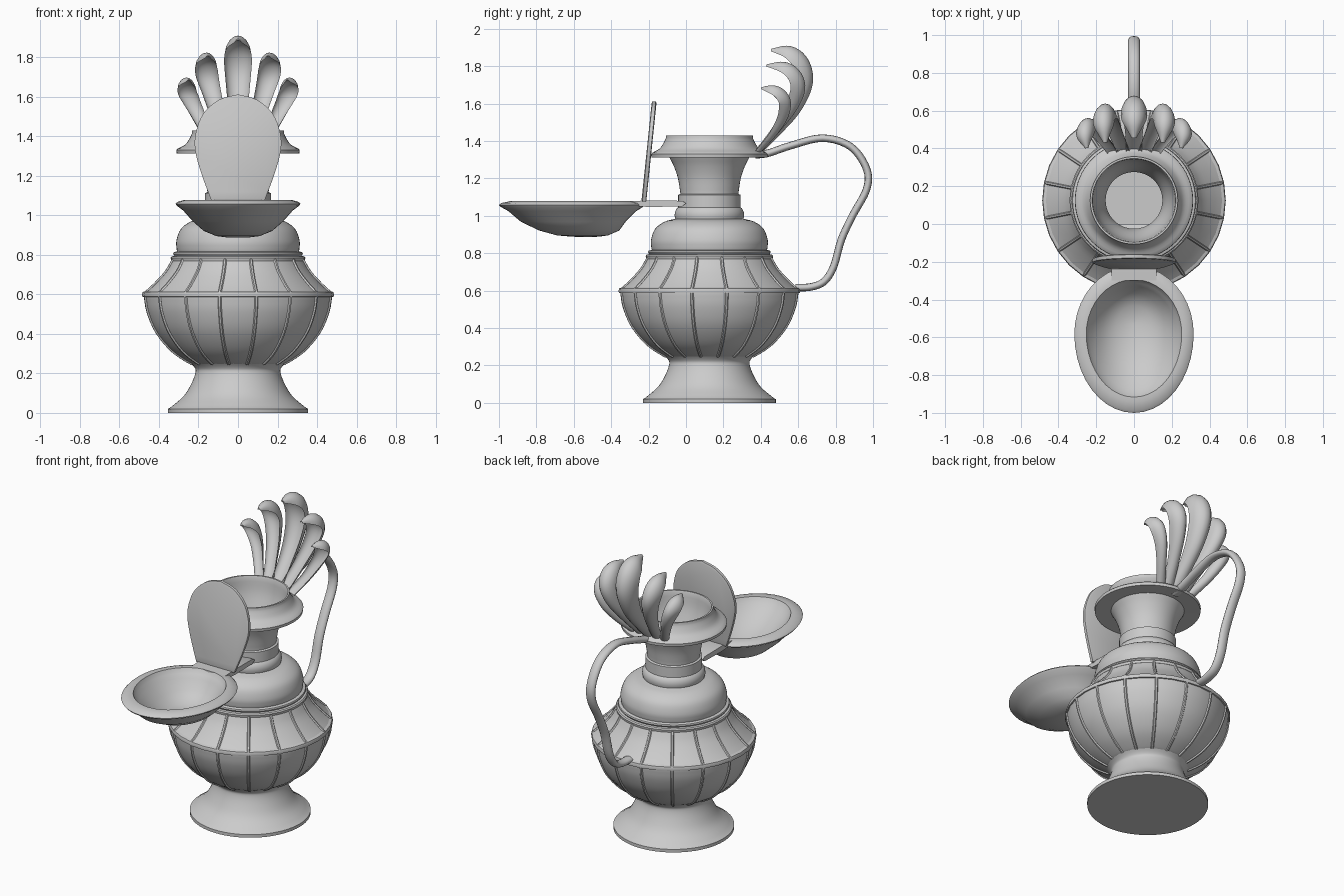
import bpy, bmesh
from math import sin, cos, pi, radians
from mathutils import Vector

CY = 0.125  # y of the vessel axis


def loft(name, rings, caps=True, loop=False, angle=35):
    """Skin a list of equal-length closed rings."""
    bm = bmesh.new()
    vr = [[bm.verts.new(p) for p in r] for r in rings]
    n = len(vr[0])
    pairs = list(zip(vr, vr[1:])) + ([(vr[-1], vr[0])] if loop else [])
    for a, b in pairs:
        for i in range(n):
            j = (i + 1) % n
            bm.faces.new((a[i], a[j], b[j], b[i]))
    if caps in (True, 'start'):
        bm.faces.new(vr[0])
    if caps in (True, 'end'):
        bm.faces.new(vr[-1])
    bmesh.ops.recalc_face_normals(bm, faces=bm.faces)
    me = bpy.data.meshes.new(name)
    bm.to_mesh(me)
    bm.free()
    me.shade_smooth()
    me.set_sharp_from_angle(angle=radians(angle))
    ob = bpy.data.objects.new(name, me)
    bpy.context.collection.objects.link(ob)
    return ob


def smooth(pts, n=5):
    """Catmull-Rom through points of any dimension."""
    P = [Vector(p) for p in pts]
    P = [2 * P[0] - P[1]] + P + [2 * P[-1] - P[-2]]
    out = []
    for a, b, c, d in zip(P, P[1:], P[2:], P[3:]):
        for k in range(n):
            t = k / n
            out.append(0.5 * (2 * b + (c - a) * t + (2 * a - 5 * b + 4 * c - d) * t * t
                              + (3 * b - a - 3 * c + d) * t ** 3))
    return out + [P[-2]]


def lathe(name, prof, segs=64, caps=False, loop=False, angle=35):
    step = 2 * pi / segs
    return loft(name, [[(r * cos(i * step), CY + r * sin(i * step), z) for i in range(segs)]
                       for r, z in prof], caps, loop, angle)


def sweep(name, path, side, section):
    """Sweep section(i) -> [(across, outward)] along path, keeping 'side' across."""
    rings = []
    for i, p in enumerate(path):
        t = (path[min(i + 1, len(path) - 1)] - path[max(i - 1, 0)]).normalized()
        s = (side - t * side.dot(t)).normalized()
        nrm = s.cross(t)
        rings.append([p + s * a + nrm * b for a, b in section(i)])
    return loft(name, rings, angle=50)


def oval(w, h, n=12):
    return [(w * cos(2 * pi * k / n), h * sin(2 * pi * k / n)) for k in range(n)]


X = Vector((1, 0, 0))

# Foot
lathe("foot", [(0.355, 0), (0.355, 0.02)]
      + smooth([(0.345, 0.025), (0.275, 0.085), (0.235, 0.15), (0.215, 0.205),
                (0.22, 0.23), (0.25, 0.262)], 4), caps='start')

# Panelled belly: lower bowl, waist rim, sloping shoulder
lower = smooth([(0.21, 0.24), (0.25, 0.255), (0.34, 0.315), (0.42, 0.41), (0.463, 0.51), (0.477, 0.59)], 4)
upper = smooth([(0.475, 0.61), (0.43, 0.65), (0.37, 0.715), (0.335, 0.775)], 3)
lathe("belly", lower + upper, 32)
lathe("waist_rim", [(0.47, 0.585), (0.484, 0.588), (0.486, 0.6), (0.482, 0.612), (0.465, 0.618)], 32)

# Ribs between the panels
for k in range(16):
    a = radians(11.25 + 22.5 * k)
    d = Vector((cos(a), sin(a), 0))
    path = [d * q[0] + Vector((0, CY, q[1])) for q in lower[3:] + upper]
    sweep("belly_rib", path, Vector((-sin(a), cos(a), 0)), lambda i: oval(0.009, 0.008, 6))

# Shoulder bands, dome, collar, neck, flared lip and inner wall
neck = [(0.325, 0.765), (0.338, 0.77), (0.341, 0.785), (0.335, 0.792), (0.322, 0.795),
        (0.328, 0.805), (0.325, 0.813), (0.308, 0.818)]
neck += smooth([(0.31, 0.825), (0.312, 0.87), (0.29, 0.93), (0.24, 0.968), (0.182, 0.984)], 4)
neck += [(0.186, 1.0), (0.184, 1.02), (0.174, 1.04), (0.167, 1.045), (0.167, 1.112), (0.155, 1.117)]
neck += smooth([(0.155, 1.12), (0.168, 1.2), (0.19, 1.265), (0.215, 1.314)], 4)
neck += [(0.31, 1.312), (0.312, 1.33)]
neck += smooth([(0.305, 1.337), (0.265, 1.36), (0.242, 1.395), (0.233, 1.415)], 3)
neck += [(0.232, 1.43), (0.222, 1.43)]
neck += smooth([(0.218, 1.42), (0.203, 1.32), (0.163, 1.2), (0.15, 1.12)], 4)
lathe("neck_and_lip", neck)

# Handle
hp = smooth([(0, 0.37, 1.325), (0, 0.44, 1.335), (0, 0.56, 1.375), (0, 0.73, 1.415), (0, 0.88, 1.37),
             (0, 0.966, 1.25), (0, 0.965, 1.14), (0, 0.89, 1.0), (0, 0.83, 0.87), (0, 0.79, 0.73),
             (0, 0.74, 0.65), (0, 0.67, 0.62), (0, 0.585, 0.615)])
sweep("handle", hp, X, lambda i: oval(0.031, 0.02))


# Egg-shaped spout bowl with a flat rim
def egg(s, z, n=40):
    pts = []
    for k in range(n):
        a = 2 * pi * k / n
        y = (0.36 if sin(a) > 0 else 0.418) * sin(a)
        pts.append((0.316 * s * cos(a), -0.582 + y * s + 0.06 * (1 - s) * (s < 0.7), z))
    return pts


bowl = [(0.02, 0.905), (0.3, 0.915), (0.52, 0.965), (0.7, 1.025), (0.75, 1.05), (0.77, 1.058), (0.8, 1.078),
        (0.86, 1.078), (0.97, 1.068), (1.0, 1.058), (0.98, 1.048), (0.88, 1.025), (0.72, 0.968),
        (0.55, 0.921), (0.35, 0.895), (0.18, 0.888), (0.02, 0.887)]
loft("spout_bowl", [egg(s, z) for s, z in bowl])

# Hinge plate joining the bowl to the neck
plate = [(-0.3, 1.055), (-0.3, 1.078), (-0.2, 1.082), (-0.02, 1.08), (0.0, 1.067), (-0.02, 1.05), (-0.2, 1.047)]
loft("hinge_plate", [[(x, y, z) for y, z in plate] for x in (-0.12, 0.12)])

# Raised lid, leaning slightly back
half = smooth([(0.135, 1.075), (0.185, 1.21), (0.217, 1.33), (0.213, 1.42), (0.175, 1.515), (0.095, 1.585), (0, 1.612)], 4)
outline = [(x, z) for x, z in half] + [(-x, z) for x, z in reversed(half[:-1])]
rings = []
for off, s in ((-0.013, 0.96), (-0.009, 1), (0.009, 1), (0.013, 0.96)):
    rings.append([(x * s, -0.224 + (z - 1.08) * 0.1 + off, 1.34 + (z - 1.34) * s) for x, z in outline])
loft("raised_lid", rings)

# Crest of curled plumes: hollowed on the front, rounded on the back
plumes = [
    (1.0, [(0, 0.37, 1.33), (0, 0.48, 1.455), (0, 0.57, 1.58), (0, 0.62, 1.71),
           (0, 0.605, 1.81), (0, 0.545, 1.868), (0, 0.455, 1.885)]),
    (0.82, [(0.05, 0.37, 1.33), (0.09, 0.475, 1.46), (0.125, 0.555, 1.58), (0.15, 0.59, 1.68),
            (0.16, 0.57, 1.75), (0.16, 0.515, 1.79), (0.152, 0.43, 1.803)]),
    (0.68, [(0.1, 0.37, 1.33), (0.165, 0.455, 1.43), (0.213, 0.51, 1.525), (0.245, 0.522, 1.6),
            (0.258, 0.5, 1.645), (0.26, 0.46, 1.67), (0.25, 0.402, 1.682)]),
]
widths = [(0.042, 0.02), (0.045, 0.03), (0.055, 0.045), (0.066, 0.055), (0.07, 0.052), (0.058, 0.04), (0.012, 0.008)]


def plume(name, scale, pts, sign):
    path = smooth([(sign * x, y, z) for x, y, z in pts])
    wd = smooth(widths)

    def section(i):
        w, d = wd[i] * scale
        out = []
        for k in range(16):
            a = 2 * pi * k / 16
            s = sin(a)
            b = -d * 0.7 + (1.75 * d * -s if s < 0 else 0.9 * d * s)
            out.append((w * cos(a), -b))
        return out
    sweep(name, path, X, section)


for n, (scale, pts) in enumerate(plumes):
    for sign in ((1,) if n == 0 else (1, -1)):
        plume("crest_plume", scale, pts, sign)
